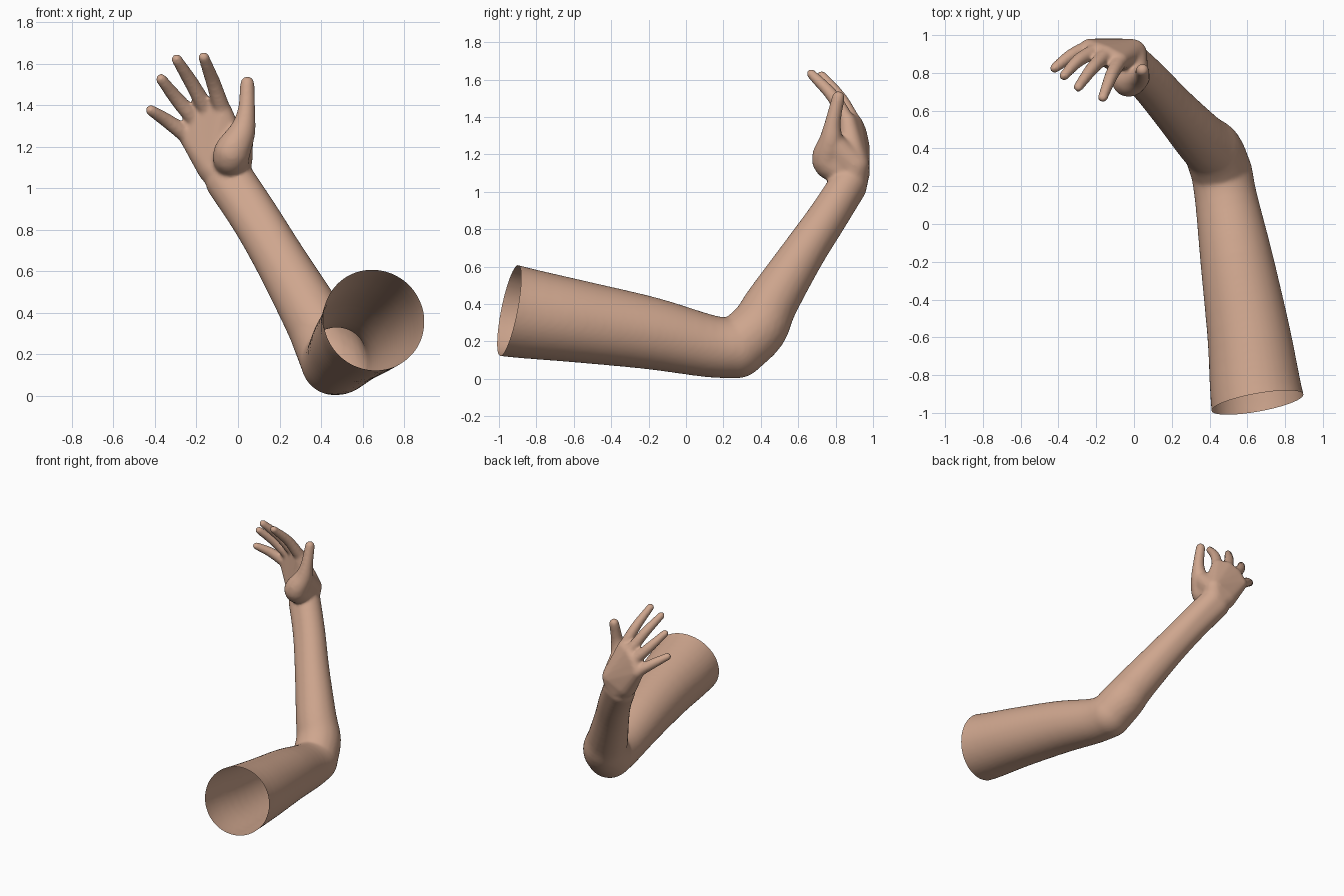
import bpy
import bmesh
from mathutils import Vector, Matrix

cube = bpy.data.objects.get("Cube")
if cube:
    bpy.data.objects.remove(cube)

skin = bpy.data.materials.new("skin")
skin.use_nodes = True
skin.diffuse_color = (0.62, 0.38, 0.27, 1)
skin.node_tree.nodes["Principled BSDF"].inputs["Base Color"].default_value = (0.62, 0.38, 0.27, 1)

bm = bmesh.new()
ACROSS = Vector((0.87, 0, 0.5))  # width direction of the wrist


def hull(balls, detail=24):
    """Wrap a convex skin around balls given as (x, y, z, radius)."""
    part = bmesh.new()
    for x, y, z, r in balls:
        bmesh.ops.create_uvsphere(part, u_segments=detail, v_segments=detail // 2,
                                  radius=r, matrix=Matrix.Translation((x, y, z)))
    bmesh.ops.delete(part, geom=part.faces[:], context='FACES_ONLY')
    bmesh.ops.delete(part, geom=part.edges[:], context='EDGES_FACES')
    out = bmesh.ops.convex_hull(part, input=part.verts[:])
    inner = [v for v in part.verts if not v.link_faces]
    bmesh.ops.delete(part, geom=inner, context='VERTS')
    bmesh.ops.recalc_face_normals(part, faces=part.faces[:])
    mesh = bpy.data.meshes.new("part")
    part.to_mesh(mesh)
    part.free()
    bm.from_mesh(mesh)
    bpy.data.meshes.remove(mesh)


def smooth_path(points, steps):
    """Catmull-Rom interpolation of every value along a path."""
    pts = [Vector(p) for p in points]
    pts = [2 * pts[0] - pts[1]] + pts + [2 * pts[-1] - pts[-2]]
    path = []
    for a, b, c, d in zip(pts, pts[1:], pts[2:], pts[3:]):
        for i in range(steps):
            t = i / steps
            path.append(0.5 * (2 * b + (c - a) * t + (2 * a - 5 * b + 4 * c - d) * t ** 2
                               + (3 * b - a - 3 * c + d) * t ** 3))
    return path + [pts[-2]]


def limb(points, steps=4, detail=24, spread=None):
    path = smooth_path(points, steps)
    n = len(path) - 1
    rings = []
    for i, p in enumerate(path):
        w = spread(i / n) if spread else 0
        off = Vector((*(ACROSS * w), 0))
        rings.append([p + off, p - off] if w else [p])
    for a, b in zip(rings, rings[1:]):
        hull(a + b, detail)


# Upper arm, elbow and forearm: x, y, z, radius
limb([(0.69, -1.13, 0.405, 0.26), (0.65, -0.92, 0.36, 0.245), (0.61, -0.6, 0.31, 0.221),
      (0.545, -0.2, 0.245, 0.193), (0.49, 0.12, 0.175, 0.166), (0.465, 0.27, 0.165, 0.162)],
     detail=48)
limb([(0.465, 0.27, 0.165, 0.162), (0.42, 0.385, 0.27, 0.157), (0.35, 0.455, 0.4, 0.14),
      (0.2, 0.62, 0.66, 0.115), (0.08, 0.755, 0.86, 0.103), (-0.04, 0.87, 1.04, 0.097)],
     detail=32, spread=lambda t: 0.03 * max(0, t - 0.3))

# Palm: webs between the wrist bones and neighbouring knuckles
heel_outer = (-0.115, 0.9, 1.1, 0.083)
heel_inner = (-0.01, 0.9, 1.14, 0.08)
knuckles = [(-0.24, 0.935, 1.25, 0.046), (-0.2, 0.92, 1.32, 0.046),
            (-0.145, 0.9, 1.365, 0.046), (-0.075, 0.865, 1.375, 0.045)]
for a, b in zip(knuckles, knuckles[1:]):
    hull([heel_outer, heel_inner, a, b])
hull([heel_outer, heel_inner, (-0.04, 0.87, 1.04, 0.098)])

# Fingers: middle joint and tip
fingers = [((-0.335, 0.89, 1.32), (-0.42, 0.825, 1.375)),
           ((-0.295, 0.865, 1.43), (-0.37, 0.785, 1.525)),
           ((-0.22, 0.825, 1.5), (-0.295, 0.725, 1.62)),
           ((-0.12, 0.785, 1.51), (-0.165, 0.67, 1.63))]
for base, (mid, tip) in zip(knuckles, fingers):
    limb([base[:3] + (0.042,), mid + (0.036,), tip + (0.027,)], detail=16)

# Thumb with its fleshy mound
limb([(-0.03, 0.83, 1.12, 0.085), (-0.03, 0.76, 1.17, 0.088), (0.02, 0.775, 1.27, 0.064),
      (0.04, 0.785, 1.37, 0.043), (0.045, 0.815, 1.505, 0.035)], detail=20)
hull([heel_inner, (0.015, 0.79, 1.26, 0.06), (-0.03, 0.78, 1.17, 0.08)])

mesh = bpy.data.meshes.new("arm_and_hand")
bm.to_mesh(mesh)
bm.free()
arm = bpy.data.objects.new("arm_and_hand", mesh)
bpy.context.collection.objects.link(arm)
bpy.context.view_layer.objects.active = arm
arm.select_set(True)

# Fuse the parts into one soft skin
remesh = arm.modifiers.new("fuse", 'REMESH')
remesh.mode = 'VOXEL'
remesh.voxel_size = 0.01
soften = arm.modifiers.new("soften", 'SMOOTH')
soften.factor = 0.5
soften.iterations = 10
for name in ("fuse", "soften"):
    bpy.ops.object.modifier_apply(modifier=name)

# Cut the shoulder end open
bm = bmesh.new()
bm.from_mesh(arm.data)
bmesh.ops.bisect_plane(bm, geom=bm.verts[:] + bm.edges[:] + bm.faces[:],
                       plane_co=(0.655, -0.945, 0.365), plane_no=(-0.18, 1, -0.2),
                       clear_inner=True)

# Keep only the outer skin
seen, best = set(), []
for start in bm.verts:
    if start in seen:
        continue
    seen.add(start)
    shell, stack = [start], [start]
    while stack:
        for e in stack.pop().link_edges:
            for v in e.verts:
                if v not in seen:
                    seen.add(v)
                    shell.append(v)
                    stack.append(v)
    best = max(best, shell, key=len)
keep = set(best)
bmesh.ops.delete(bm, geom=[v for v in bm.verts if v not in keep], context='VERTS')
bm.to_mesh(arm.data)
bm.free()

arm.data.materials.clear()
arm.data.materials.append(skin)
bpy.ops.object.shade_smooth()
